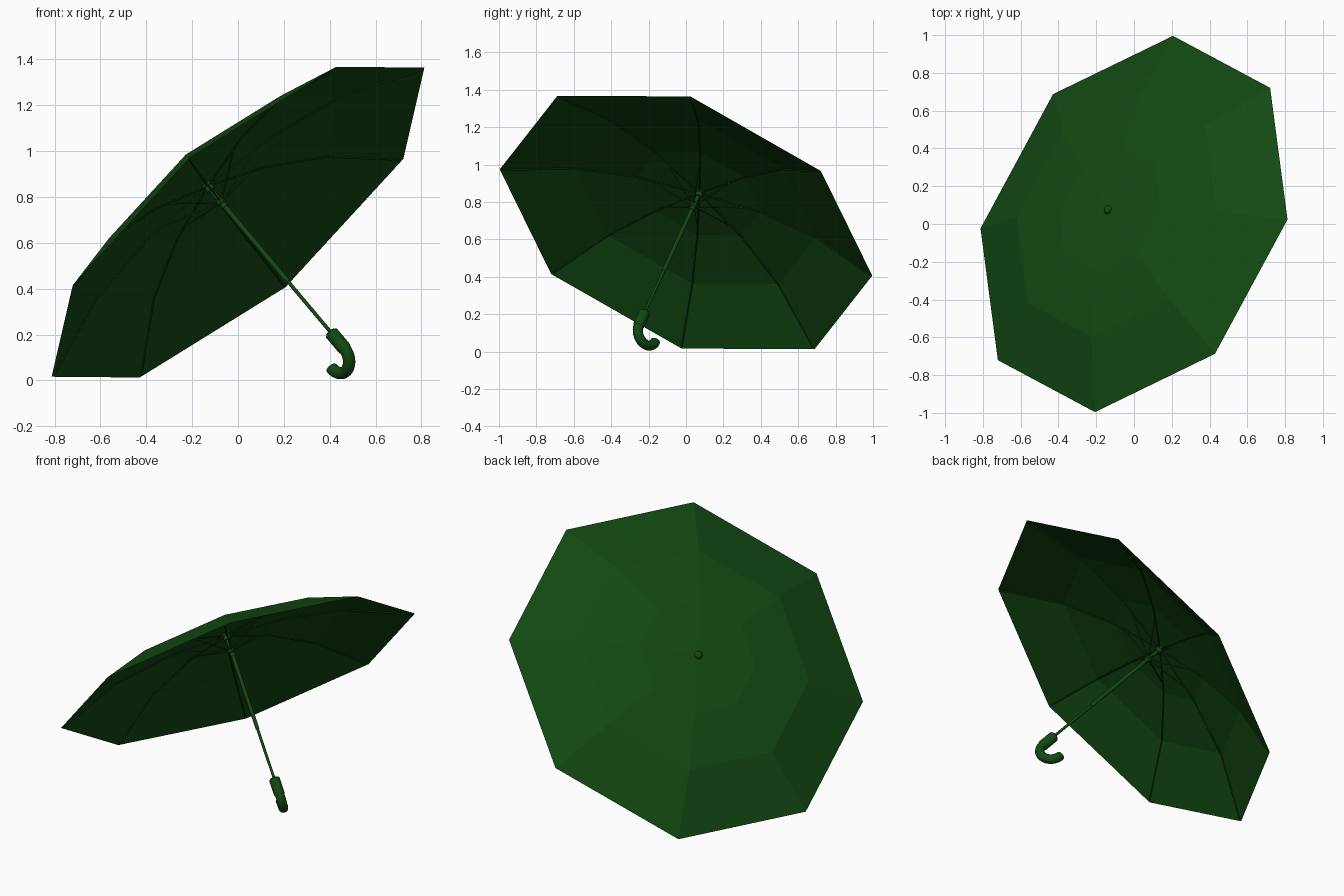
import bpy, bmesh, math
from mathutils import Vector, Matrix

if "Cube" in bpy.data.objects:
    bpy.data.objects.remove(bpy.data.objects["Cube"])

# Tilted frame: origin at the rim centre, Z along the shaft, X towards one rib
Z = Vector((-0.610, 0.333, 0.724)).normalized()
X = Vector((-0.43, 0.69, -0.68))
X = (X - Z * X.dot(Z)).normalized()
Y = Z.cross(X)
FRAME = Matrix.Translation((0, 0, 0.69)) @ Matrix((X, Y, Z)).transposed().to_4x4()

R = 1.056
SIDES = 8
RINGS = [(1.0, 0.0), (0.65, 0.153), (0.33, 0.212)]   # radius fraction, height
APEX = 0.228

green = bpy.data.materials.new("green")
green.diffuse_color = (0.006, 0.066, 0.006, 1)
green.use_nodes = True
green.node_tree.nodes["Principled BSDF"].inputs["Base Color"].default_value = green.diffuse_color


def finish(name, bm, smooth=False):
    me = bpy.data.meshes.new(name)
    bmesh.ops.transform(bm, matrix=FRAME, verts=bm.verts)
    bm.to_mesh(me)
    bm.free()
    ob = bpy.data.objects.new(name, me)
    bpy.context.collection.objects.link(ob)
    me.materials.append(green)
    if smooth:
        bpy.ops.object.select_all(action='DESELECT')
        ob.select_set(True)
        bpy.context.view_layer.objects.active = ob
        bpy.ops.object.shade_smooth_by_angle(angle=math.radians(40))
    return ob


def tube(bm, path, radii, side, n=12):
    """Sweep a circle along a planar path; side is the plane's normal."""
    path = [Vector(p) for p in path]
    side = Vector(side).normalized()
    loops = []
    for i, p in enumerate(path):
        a, b = path[max(i - 1, 0)], path[min(i + 1, len(path) - 1)]
        up = (b - a).normalized().cross(side)
        loops.append([bm.verts.new(p + radii[i] * (side * math.cos(k * math.tau / n)
                                                   + up * math.sin(k * math.tau / n)))
                      for k in range(n)])
    faces = [bm.faces.new((u[k], u[(k + 1) % n], v[(k + 1) % n], v[k]))
             for u, v in zip(loops, loops[1:]) for k in range(n)]
    faces += [bm.faces.new(loops[0][::-1]), bm.faces.new(loops[-1])]
    bmesh.ops.recalc_face_normals(bm, faces=faces)


def rod(name, profile, n=16):
    """Turned part on the shaft axis from (radius, height) pairs."""
    bm = bmesh.new()
    path = [(0, 0, h) for r, h in profile]
    tube(bm, path, [r for r, h in profile], (0, 1, 0), n)
    return finish(name, bm, True)


# Canopy: eight flat-faceted panels
bm = bmesh.new()
loops = [[bm.verts.new((R * f * math.cos(k * math.tau / SIDES),
                        R * f * math.sin(k * math.tau / SIDES), h))
          for k in range(SIDES)] for f, h in RINGS]
top = bm.verts.new((0, 0, APEX))
for k in range(SIDES):
    j = (k + 1) % SIDES
    for a, b in zip(loops, loops[1:]):
        bm.faces.new((a[k], a[j], b[j], b[k]))
    bm.faces.new((loops[-1][k], loops[-1][j], top))
finish("canopy", bm)

# Ribs under each seam, and struts from the runner
ribs, struts = bmesh.new(), bmesh.new()
for k in range(SIDES):
    a = k * math.tau / SIDES
    c, s = math.cos(a), math.sin(a)
    pts = [(0.985, 0.0), (0.65, 0.145), (0.33, 0.204), (0.01, 0.215)]
    tube(ribs, [(R * f * c, R * f * s, h) for f, h in pts],
         [0.004] * 4, (-s, c, 0), 6)
    tube(struts, [(0.015 * c, 0.015 * s, 0.125), (0.25 * c, 0.25 * s, 0.203)],
         [0.004] * 2, (-s, c, 0), 6)
finish("ribs", ribs)
finish("struts", struts)

# Shaft in two telescoping sections, runner, top notch and tip
rod("upper_shaft", [(0.011, -0.36), (0.011, 0.225)])
rod("lower_shaft", [(0.008, -0.70), (0.008, -0.35)])
rod("runner", [(0.014, 0.09), (0.014, 0.11), (0.02, 0.115), (0.02, 0.135), (0.014, 0.14)])
rod("top_notch", [(0.02, 0.19), (0.02, 0.222)])
rod("tip", [(0.024, 0.215), (0.024, 0.232), (0.018, 0.24), (0.008, 0.243)])

# Grip and hooked handle
rod("grip", [(0.024, -0.665), (0.031, -0.672), (0.031, -0.76), (0.027, -0.772)], 20)
bm = bmesh.new()
HR, T0 = 0.068, -0.761
arc = [(HR - HR * math.cos(a), 0, T0 - HR * math.sin(a))
       for a in [math.pi * i / 16 for i in range(17)]]
path = [(0, 0, T0 + 0.03)] + arc + [(2 * HR, 0, T0 + 0.006)]
tube(bm, path, [0.027] * (len(path) - 1) + [0.022], (0, 1, 0), 16)
finish("handle_hook", bm, True)
